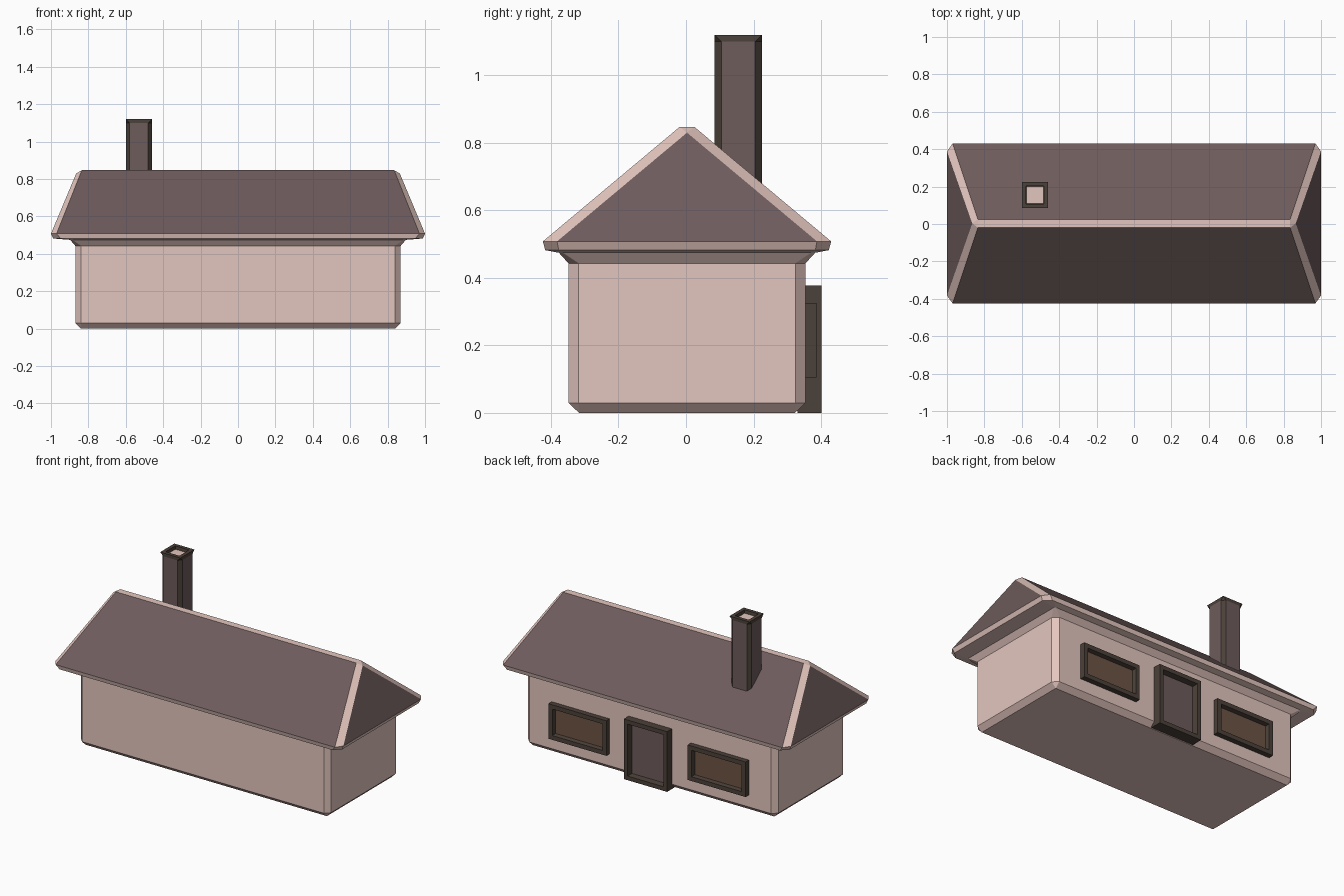
import bpy, bmesh

if "Cube" in bpy.data.objects:
    bpy.data.objects.remove(bpy.data.objects["Cube"])


def material(name, rgb):
    m = bpy.data.materials.new(name)
    m.diffuse_color = (*rgb, 1)
    m.use_nodes = True
    m.node_tree.nodes["Principled BSDF"].inputs["Base Color"].default_value = m.diffuse_color
    return m


WALL = material("plaster", (0.775, 0.568, 0.52))
ROOF = material("roof_slate", (0.156, 0.106, 0.107))
DARK = material("dark_timber", (0.071, 0.052, 0.041))
GLASS = material("window_pane", (0.150, 0.088, 0.058))
YC = 0.003


def ring(hx, hy, cx, cy, z, ox=0.0, oy=YC):
    """Rectangle with cut corners, eight points, anticlockwise."""
    pts = [(-hx + cx, -hy), (hx - cx, -hy), (hx, -hy + cy), (hx, hy - cy),
           (hx - cx, hy), (-hx + cx, hy), (-hx, hy - cy), (-hx, -hy + cy)]
    return [(x + ox, y + oy, z) for x, y in pts]


def loft(name, rings, mats, pick):
    """Skin a stack of rings, cap both ends, choose a material per face."""
    bm = bmesh.new()
    vs = [[bm.verts.new(p) for p in r] for r in rings]
    n = len(vs[0])
    for a, b in zip(vs, vs[1:]):
        for i in range(n):
            j = (i + 1) % n
            bm.faces.new((a[i], a[j], b[j], b[i]))
    bm.faces.new(vs[0][::-1])
    bm.faces.new(vs[-1])
    bmesh.ops.remove_doubles(bm, verts=bm.verts, dist=0.0005)
    bmesh.ops.recalc_face_normals(bm, faces=bm.faces)
    for f in bm.faces:
        f.material_index = pick(f)
    me = bpy.data.meshes.new(name)
    bm.to_mesh(me)
    bm.free()
    for m in mats:
        me.materials.append(m)
    ob = bpy.data.objects.new(name, me)
    bpy.context.collection.objects.link(ob)
    return ob


# walls: chamfered block flaring into a cornice
loft("walls", [ring(0.84, 0.32, 0, 0, 0),
               ring(0.87, 0.351, 0.03, 0.03, 0.03),
               ring(0.87, 0.351, 0.03, 0.03, 0.443),
               ring(0.90, 0.383, 0.01, 0.01, 0.478)],
     [WALL], lambda f: 0)

# hipped roof: pale bevelled ridges and eaves, dark slopes
crest = ring(0.865, 0.022, 0.03, 0.022, 0.847)
crest = [(x, y, 0.83 if abs(x) > 0.85 else z) for x, y, z in crest]
loft("roof", [ring(0.90, 0.383, 0.01, 0.01, 0.475),
              ring(0.988, 0.42, 0.04, 0.04, 0.482),
              ring(1.0, 0.427, 0.03, 0.042, 0.508),
              crest,
              ring(0.835, 0.022, 0, 0, 0.847)],
     [WALL, ROOF],
     lambda f: int(f.calc_area() > 0.05 and 0.1 < f.normal.z < 0.9))

# chimney: cut-corner shaft, square rim, shallow flue
CX, CY = -0.53, 0.155


def chimney_mat(f):
    if f.normal.z > 0.9 and f.calc_center_median().z < 1.11:
        return 2
    return int(f.calc_area() > 0.03)


loft("chimney", [ring(0.07, 0.07, 0.02, 0.02, 0.56, CX, CY),
                 ring(0.07, 0.07, 0.02, 0.02, 1.10, CX, CY),
                 ring(0.07, 0.07, 0, 0, 1.12, CX, CY),
                 ring(0.048, 0.048, 0, 0, 1.12, CX, CY),
                 ring(0.046, 0.046, 0, 0, 1.10, CX, CY)],
     [DARK, ROOF, WALL], chimney_mat)


def opening(name, xc, half, z0, z1, y_out, y_panel, border, panel):
    """Raised frame on the back wall with a recessed panel."""
    def rect(d, y):
        return [(xc - half + d, y, z0 + d), (xc + half - d, y, z0 + d),
                (xc + half - d, y, z1 - d), (xc - half + d, y, z1 - d)]
    loft(name, [rect(0, 0.33), rect(0, y_out), rect(border, y_out),
                rect(border + 0.005, y_panel)], [DARK, panel],
         lambda f: int(f.normal.y > 0.9
                       and f.calc_center_median().y < y_out - 0.005))


# door and the pair of windows
opening("door", 0, 0.150, 0, 0.378, 0.402, 0.367, 0.026, ROOF)
for side, label in ((-1, "left"), (1, "right")):
    opening("window_" + label, side * 0.484, 0.201, 0.105, 0.325,
            0.387, 0.362, 0.027, GLASS)
